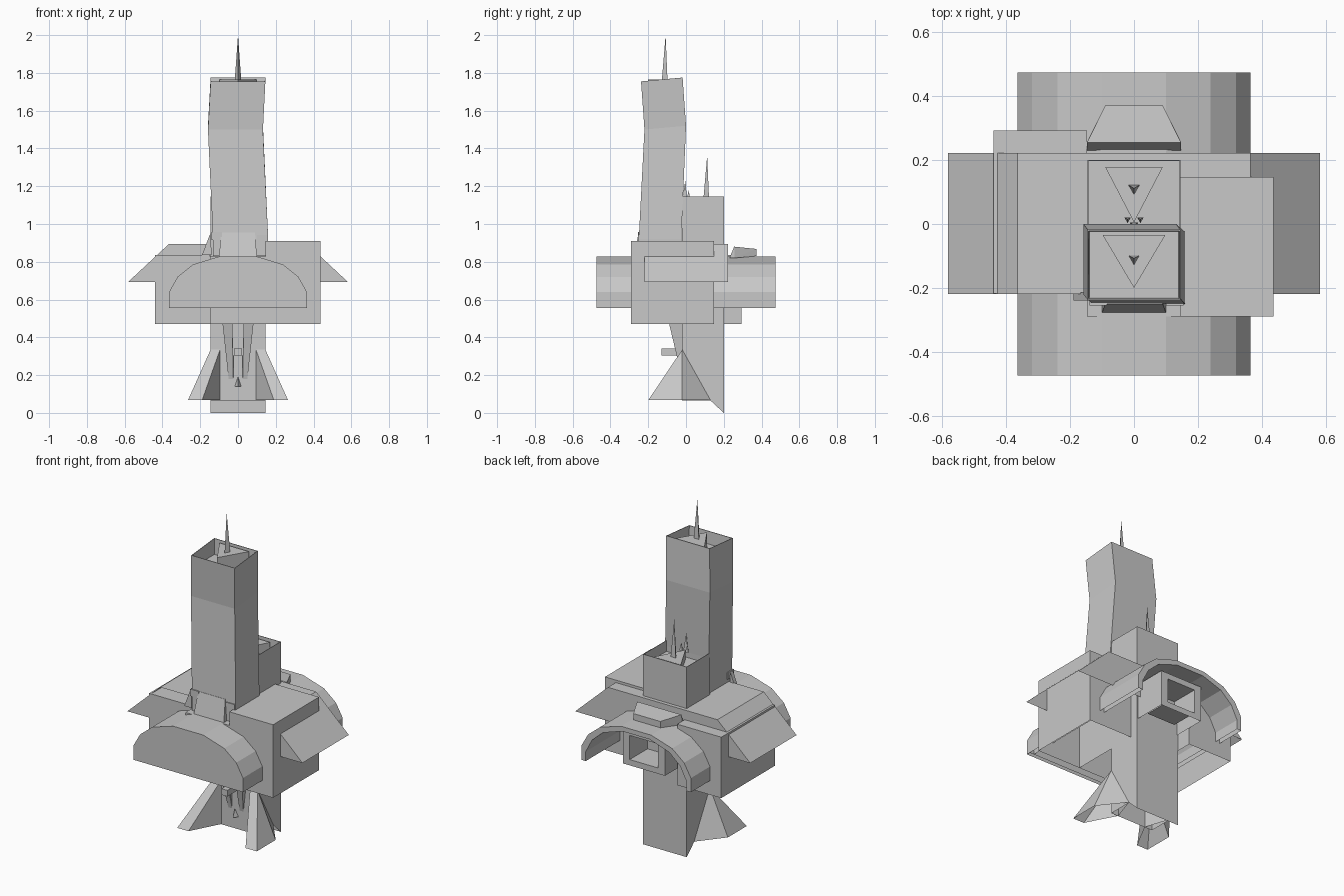
import bpy, bmesh, math

if "Cube" in bpy.data.objects:
    bpy.data.objects.remove(bpy.data.objects["Cube"])

grey = bpy.data.materials.new("plain_grey")
grey.diffuse_color = (0.58, 0.58, 0.58, 1)
grey.use_nodes = True
grey.node_tree.nodes["Principled BSDF"].inputs["Base Color"].default_value = grey.diffuse_color


def finish(name, bm, open_below=None):
    """Make the object; drop downward faces lying under open_below."""
    bmesh.ops.recalc_face_normals(bm, faces=bm.faces[:])
    if open_below is not None:
        bm.normal_update()
        low = [f for f in bm.faces
               if f.normal.z < -.5 and f.calc_center_median().z < open_below]
        bmesh.ops.delete(bm, geom=low, context='FACES')
    me = bpy.data.meshes.new(name)
    bm.to_mesh(me)
    bm.free()
    me.materials.append(grey)
    ob = bpy.data.objects.new(name, me)
    bpy.context.collection.objects.link(ob)
    return ob


def loft(name, rings, open_below=None):
    """Skin a list of equally long point rings."""
    bm = bmesh.new()
    vs = [[bm.verts.new(p) for p in r] for r in rings]
    n = len(rings[0])
    for a, b in zip(vs, vs[1:]):
        for i in range(n):
            j = (i + 1) % n
            bm.faces.new((a[i], a[j], b[j], b[i]))
    bm.faces.new(vs[0][::-1])
    bm.faces.new(vs[-1])
    return finish(name, bm, open_below)


def rect(x0, x1, y0, y1, z0, z1=None):
    z1 = z0 if z1 is None else z1
    return [(x0, y0, z0), (x1, y0, z0), (x1, y1, z1), (x0, y1, z1)]


def box(name, x0, x1, y0, y1, z0, z1, open_below=None):
    return loft(name, [rect(x0, x1, y0, y1, z0), rect(x0, x1, y0, y1, z1)], open_below)


def hull(name, pts, open_below=None):
    bm = bmesh.new()
    for p in pts:
        bm.verts.new(p)
    bmesh.ops.convex_hull(bm, input=bm.verts[:])
    bmesh.ops.dissolve_limit(bm, angle_limit=0.01, verts=bm.verts[:], edges=bm.edges[:])
    return finish(name, bm, open_below)


def spike(name, x, y, z0, z1, r):
    tri = [(x + r * math.cos(a), y + r * math.sin(a), z0)
           for a in (math.radians(30 + 120 * i) for i in range(3))]
    return hull(name, tri + [(x, y, z1)])


def tri_plate(name, w, y_back, y_tip, z0, z1):
    return hull(name, [(x, y, z) for z in (z0, z1)
                       for x, y in ((-w, y_back), (w, y_back), (0, y_tip))])


# tall bent tower with a sunken roof
loft("main_tower", [
    rect(-.132, .16, -.25, -.025, .83),
    rect(-.132, .16, -.25, -.025, .92),
    rect(-.159, .132, -.22, 0, 1.5, 1.52),
    rect(-.145, .145, -.238, -.018, 1.755, 1.775),
    rect(-.142, .142, -.234, -.022, 1.755, 1.775),
    rect(-.14, .14, -.23, -.025, 1.68)])
tri_plate("tower_roof_plate", .098, -.035, -.2, 1.68, 1.765)
spike("tower_spike", 0, -.108, 1.76, 2.0, .02)

# rear column running to the ground, bottom cut at a slant and open


def column_ring(i, z, zf=None):
    pts = [(-.145 + i, -.02 + i), (.145 - i, -.02 + i), (.145 - i, .13),
           (.145 - i, .2 - i), (-.145 + i, .2 - i), (-.145 + i, .13)]
    return [(x, y, 0 if z == .065 and y > .15 else z) for x, y in pts]


loft("rear_column", [column_ring(0, .065), column_ring(0, 1.145),
                     column_ring(.003, 1.145), column_ring(.003, 1.08)], .1)
tri_plate("column_roof_plate", .09, .178, .005, 1.08, 1.135)
spike("column_spike", 0, .112, 1.13, 1.36, .02)
spike("small_spike", 0, -.003, 1.13, 1.235, .016)
for s in (-1, 1):
    spike("side_spike", s * .02, .015, 1.13, 1.18, .012)

# hollow side blocks and front centre block
box("right_block", .145, .437, -.29, .147, .47, .91, .5)
box("left_block", -.44, -.147, -.217, .293, .47, .837, .5)
box("front_centre_block", -.147, .145, -.29, -.02, .47, .828, .5)

# wide roof with sloping flaps, open underneath and at the front above the blocks
half = [(.583, .692), (.365, .895)]
roof = half + [(-x, z) for x, z in reversed(half)]
bm = bmesh.new()
f = [bm.verts.new((x, -.22, z)) for x, z in roof]
b = [bm.verts.new((x, .222, z)) for x, z in roof]
bm.faces.new(b[::-1])
for i in range(3):
    bm.faces.new((f[i], f[i + 1], b[i + 1], b[i]))
for s in (-1, 1):
    bm.faces.new([bm.verts.new((s * x, -.22, z)) for x, z in
                  ((.583, .692), (.435, .692), (.435, .83))])
finish("flap_roof", bm)

# arched hall shell from front to back, closed front wall
half = [(.365, .555), (.365, .64), (.32, .72), (.24, .785), (.1, .828)]
outer = half + [(-x, z) for x, z in reversed(half)]
inner = [(x * .92, z if z < .6 else z - .028) for x, z in outer]
ring = outer + inner[::-1]
loft("arched_hall", [[(x, y, z) for x, z in ring] for y in (-.45, .475)], .57)
loft("arched_front_wall", [[(x, y, z) for x, z in outer] for y in (-.474, -.45)], .57)

# square tunnel under the back of the arch, open below
o = [(-.14, .565), (.14, .565), (.14, .78), (-.14, .78)]
n = [(-.095, .6), (.095, .6), (.095, .745), (-.095, .745)]
loft("back_tunnel", [[(x, .2, z) for x, z in o], [(x, .4, z) for x, z in o],
                     [(x, .4, z) for x, z in n], [(x, .23, z) for x, z in n]], .58)

# tapered slab on the back of the arch
hull("back_slab", [(s * x, y, z) for s in (-1, 1) for x, y, z in
     ((.147, .255, .88), (.09, .372, .868), (.147, .23, .82), (.147, .258, .82),
      (.09, .372, .83))])

# sloping apron and brackets at the tower foot
hull("front_apron", [(s * x, y, z) for s in (-1, 1) for x, y, z in
     ((.09, -.25, .955), (.1, -.278, .828), (.09, -.2, .955), (.1, -.2, .828))])
hull("left_strut", [(-.19, -.24, .837), (-.145, -.24, .955), (-.14, -.24, .837),
                    (-.19, -.215, .837), (-.145, -.215, .955), (-.14, -.215, .837)])
box("left_bracket", -.14, -.085, -.255, -.2, .915, .957)
box("right_bracket", .1, .155, -.255, -.2, .91, .942)

# splayed feet, open below
for s, side in ((-1, "left"), (1, "right")):
    hull(side + "_foot", [(s * x, y, z) for x, y, z in
         ((.145, -.02, .335), (.095, -.02, .335), (.265, -.2, .067), (.19, -.2, .067),
          (.265, -.02, .067), (.145, .13, .067), (.095, -.02, .067))], .1)
    # hanging prongs under the body
    hull(side + "_prong", [(s * x, y, z) for x, y, z in
         ((.082, -.09, .475), (.03, -.09, .475), (.082, -.02, .475), (.03, -.02, .475),
          (.05, -.045, .3), (.025, -.045, .3), (.05, -.02, .18), (.025, -.02, .18))])
box("hanging_bar", -.02, .02, -.13, -.02, .305, .342)
spike("lower_stud", 0, -.03, .14, .19, .02)
